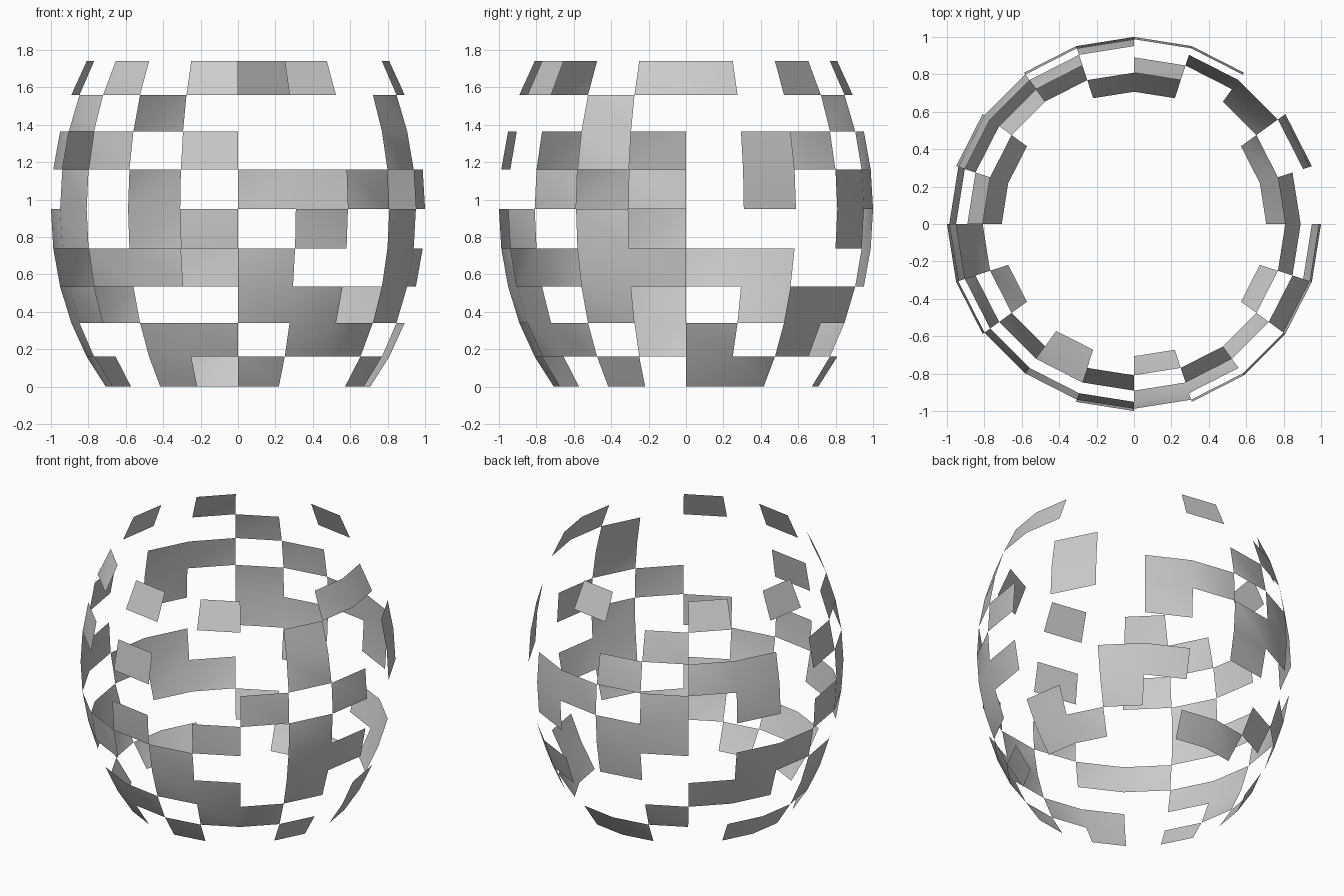
import bpy, bmesh, math
from mathutils import Matrix

if "Cube" in bpy.data.objects:
    bpy.data.objects.remove(bpy.data.objects["Cube"])

# Panels kept in each 9-degree band, bottom to top.
# Panel n spans 18n..18(n+1) degrees counter-clockwise from +x.
BANDS = [
    {0, 1, 4, 5, 8, 9, 11, 13, 15, 18},
    {0, 2, 6, 10, 13, 14, 16, 17},
    {2, 3, 7, 8, 10, 11, 15, 16, 18},
    {5, 8, 9, 12, 13, 15, 18, 19},
    {3, 5, 6, 10, 11, 14, 16, 18},
    {1, 3, 4, 6, 8, 11, 17, 19},
    {1, 5, 7, 8, 10, 12, 14, 18},
    {6, 11, 18},
    {0, 4, 7, 9, 12, 14, 16, 19},
]
STRETCH = 0.95 / math.sin(math.radians(45))


def is_kept(face):
    c = face.calc_center_median()
    lat = math.degrees(math.atan2(c.z, math.hypot(c.x, c.y)))
    band = math.floor(lat / 9) + 5
    panel = int(math.degrees(math.atan2(c.y, c.x)) % 360 // 18)
    return 0 <= band < len(BANDS) and panel in BANDS[band]


# Sphere shell with only the scattered panels left
bm = bmesh.new()
bmesh.ops.create_uvsphere(bm, u_segments=20, v_segments=20, radius=1)
bmesh.ops.delete(bm, geom=[f for f in bm.faces if not is_kept(f)], context='FACES')

# Stretch upright and stand on the ground
bm.transform(Matrix.Translation((0, 0, 0.95)) @ Matrix.Diagonal((1, 1, STRETCH, 1)))
for f in bm.faces:
    f.smooth = True

mesh = bpy.data.meshes.new("panel_shell")
bm.to_mesh(mesh)
bm.free()
shell = bpy.data.objects.new("panel_shell", mesh)
bpy.context.collection.objects.link(shell)
